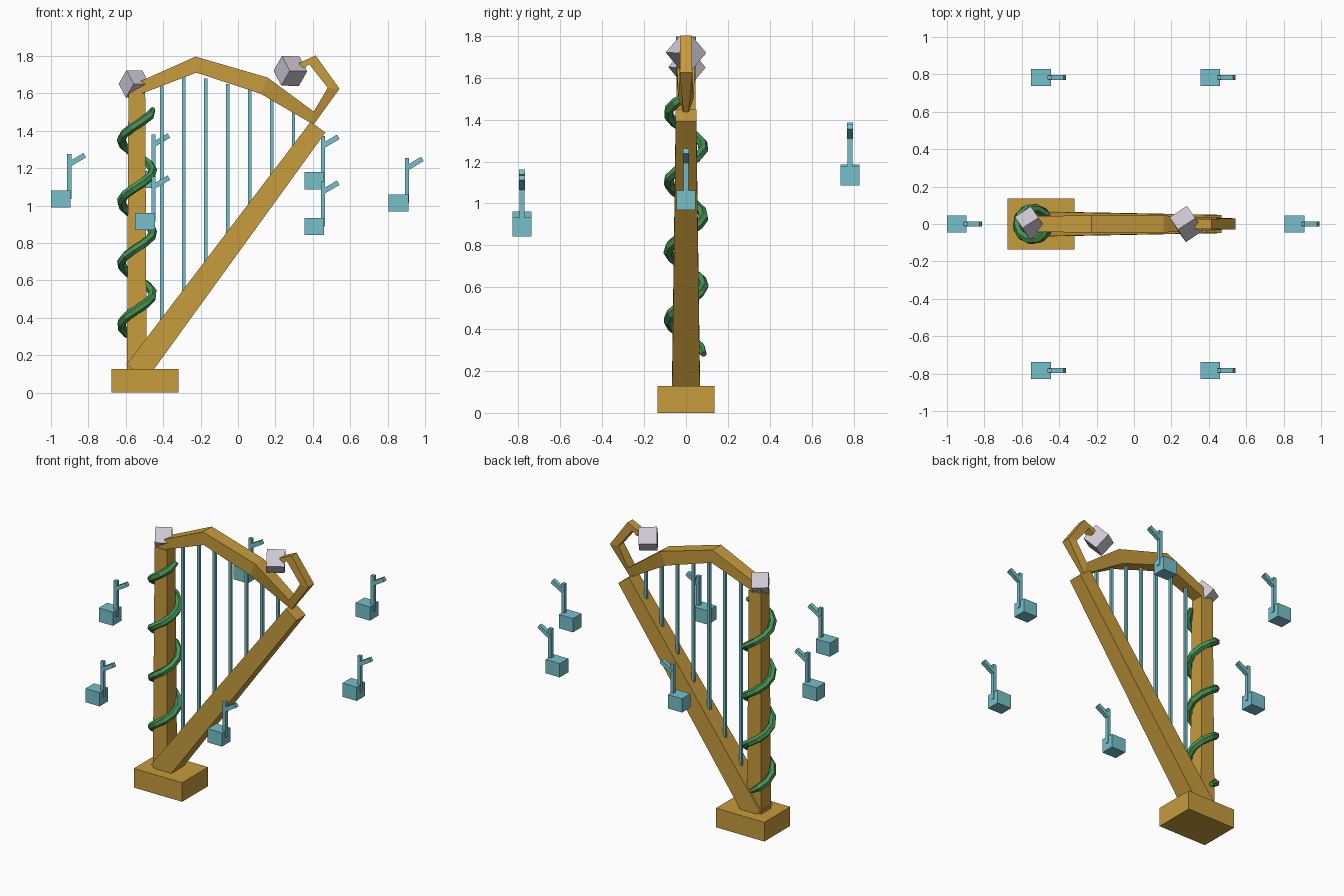
import bpy, bmesh
from math import pi, cos, sin
from mathutils import Matrix, Vector

if "Cube" in bpy.data.objects:
    bpy.data.objects.remove(bpy.data.objects["Cube"], do_unlink=True)


def material(name, rgb):
    m = bpy.data.materials.new(name)
    m.use_nodes = True
    m.diffuse_color = (*rgb, 1)
    bsdf = m.node_tree.nodes["Principled BSDF"]
    bsdf.inputs["Base Color"].default_value = (*rgb, 1)
    bsdf.inputs["Roughness"].default_value = 0.8
    return m


GOLD = material("golden wood", (0.57, 0.33, 0.045))
TEAL = material("pale teal", (0.18, 0.53, 0.6))
GREEN = material("vine green", (0.06, 0.29, 0.09))
GREY = material("lilac grey", (0.62, 0.58, 0.66))


def finish(bm, name, mat):
    bmesh.ops.recalc_face_normals(bm, faces=bm.faces)
    mesh = bpy.data.meshes.new(name)
    bm.to_mesh(mesh)
    bm.free()
    mesh.materials.append(mat)
    ob = bpy.data.objects.new(name, mesh)
    bpy.context.collection.objects.link(ob)
    return ob


def add_loft(bm, sections, y=0):
    """Skin four-cornered sections: (x, z, half depth) for one edge, then the other."""
    rings = []
    for (x1, z1, h1), (x2, z2, h2) in sections:
        rings.append([bm.verts.new(p) for p in (
            (x1, y - h1, z1), (x1, y + h1, z1), (x2, y + h2, z2), (x2, y - h2, z2))])
    for a, b in zip(rings, rings[1:]):
        for i in range(4):
            j = (i + 1) % 4
            bm.faces.new((a[i], a[j], b[j], b[i]))
    bm.faces.new(rings[0])
    bm.faces.new(rings[-1])


def add_beam(bm, start, end, w0, w1, y=0):
    """Square tapering beam in the xz plane; w0 and w1 are half widths."""
    a, b = Vector(start), Vector(end)
    d = (b - a).normalized()
    n = Vector((-d.y, d.x))
    add_loft(bm, [((*(p + n * w), w), (*(p - n * w), w))
                  for p, w in ((a, w0), (b, w1))], y)


def add_box(bm, centre, size):
    bmesh.ops.create_cube(bm, size=1, matrix=Matrix.Translation(centre) @ Matrix.Diagonal((*size, 1)))


def beam(name, mat, *args):
    bm = bmesh.new()
    add_beam(bm, *args)
    return finish(bm, name, mat)


# Frame: base, upright column, slanted soundboard
bm = bmesh.new()
add_box(bm, (-0.497, 0, 0.064), (0.358, 0.274, 0.128))
finish(bm, "base", GOLD)
beam("column", GOLD, (-0.541, 0.1), (-0.541, 1.6), 0.053, 0.045)
beam("soundboard", GOLD, (-0.543, 0.11), (0.428, 1.42), 0.067, 0.049)

# Arched neck ending in a bent hook, outer edge then inner edge
bm = bmesh.new()
add_loft(bm, [
    ((-0.59, 1.635, 0.04), (-0.57, 1.578, 0.04)),
    ((-0.227, 1.797, 0.047), (-0.222, 1.711, 0.047)),
    ((0.158, 1.685, 0.045), (0.12, 1.599, 0.045)),
    ((0.405, 1.503, 0.036), (0.404, 1.433, 0.012)),
    ((0.48, 1.63, 0.03), (0.543, 1.625, 0.03)),
    ((0.38, 1.757, 0.027), (0.415, 1.803, 0.027)),
    ((0.345, 1.728, 0.026), (0.325, 1.762, 0.026)),
])
finish(bm, "neck", GOLD)

# Strings hang from the neck down into the soundboard
tops = (1.64, 1.69, 1.68, 1.65, 1.62, 1.575, 1.52)
for i, top in enumerate(tops):
    x = -0.407 + i * 0.1173
    beam(f"string_{i + 1}", TEAL, (x, 0.91 + x * 1.32), (x, top), 0.009, 0.009)

# Tilted ornament blocks
tilt = Matrix(((0.85, 0.41, 0.34), (0.55, -0.57, -0.58), (0, 0.71, -0.7)))
tilt = tilt.to_quaternion().to_matrix().to_4x4()
for name, spot, size in (("column_block", (-0.555, 0.005, 1.65), 0.103),
                         ("hook_block", (0.28, 0, 1.72), 0.112)):
    bm = bmesh.new()
    bmesh.ops.create_cube(bm, size=size, matrix=Matrix.Translation(spot) @ tilt)
    finish(bm, name, GREY)

# Vine winding up the column, a faceted tube with narrowed ends
curve = bpy.data.curves.new("vine", "CURVE")
curve.dimensions = "3D"
curve.bevel_depth = 0.024
curve.bevel_resolution = 1
curve.use_fill_caps = True
steps = 38
spline = curve.splines.new("POLY")
spline.points.add(steps)
for i, p in enumerate(spline.points):
    t = pi / 2 + i / steps * 3.75 * 2 * pi
    p.co = (-0.54 + 0.085 * cos(t), 0.085 * sin(t), 0.28 + 1.235 * i / steps, 1)
    p.radius = 0.6 if i in (0, steps) else 1
tube = bpy.data.objects.new("vine_curve", curve)
bpy.context.collection.objects.link(tube)
bpy.context.view_layer.update()
mesh = bpy.data.meshes.new_from_object(tube.evaluated_get(bpy.context.evaluated_depsgraph_get()))
bpy.data.objects.remove(tube, do_unlink=True)
mesh.materials.clear()
mesh.materials.append(GREEN)
for f in mesh.polygons:
    f.use_smooth = False
    f.material_index = 0
bpy.context.collection.objects.link(bpy.data.objects.new("vine", mesh))

# Floating music notes: block head, stem and slanted flag
spots = ((-0.9475, 0, 1.035), (0.858, 0, 1.015),
         (-0.4975, -0.783, 0.915), (0.408, -0.783, 0.888),
         (-0.4975, 0.783, 1.14), (0.408, 0.783, 1.133))
for i, (x, y, z) in enumerate(spots):
    bm = bmesh.new()
    add_box(bm, (x, y, z), (0.105, 0.09, 0.092))
    add_beam(bm, (x + 0.046, z), (x + 0.046, z + 0.24), 0.0115, 0.0115, y)
    add_beam(bm, (x + 0.047, z + 0.187), (x + 0.128, z + 0.235), 0.0135, 0.0135, y)
    finish(bm, f"music_note_{i + 1}", TEAL)
